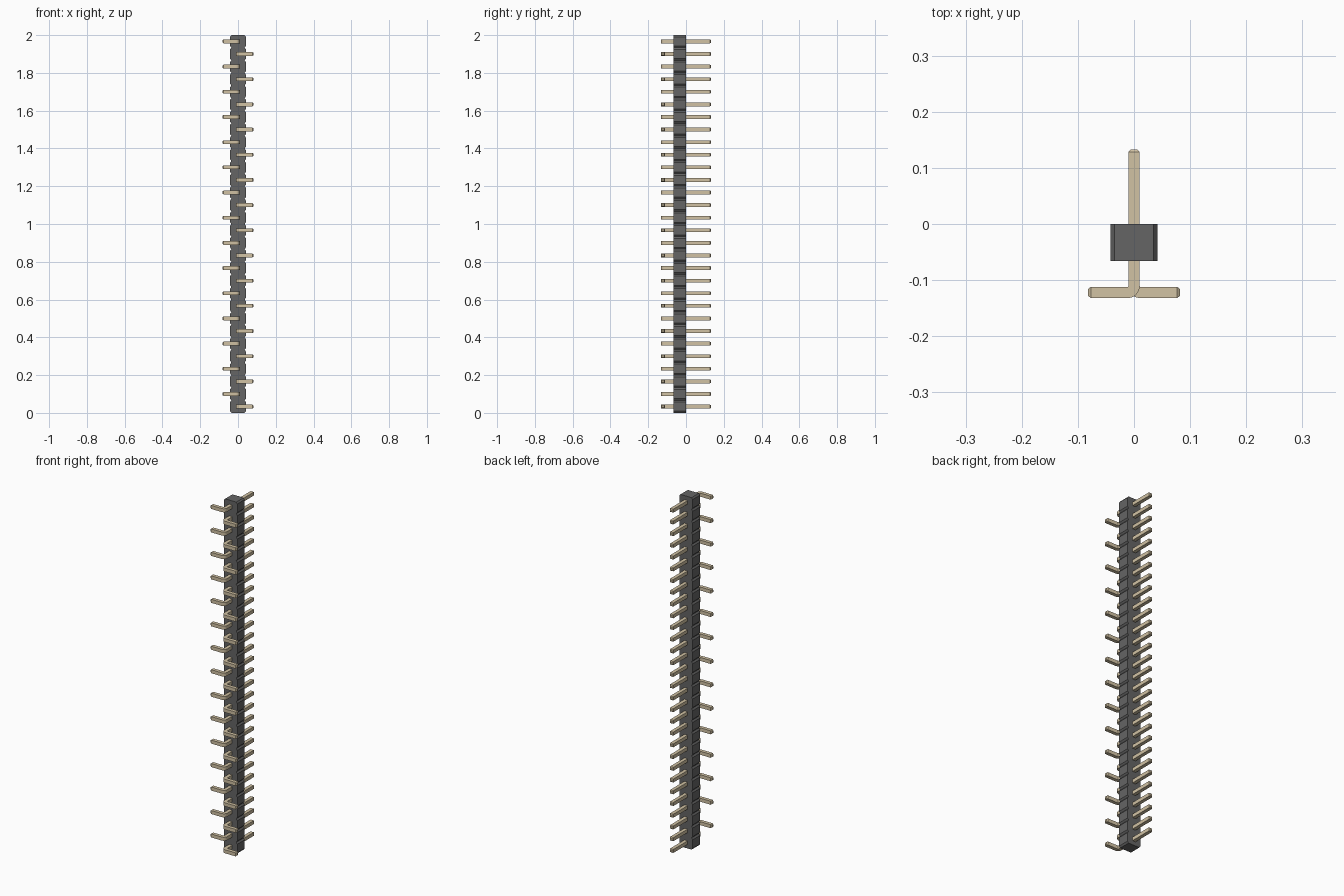
import bpy, bmesh, math
from mathutils import Vector

if "Cube" in bpy.data.objects:
    bpy.data.objects.remove(bpy.data.objects["Cube"])

N = 30
PITCH = 2.0 / N
H = 0.01                      # half thickness of the square pin wire
TIP_Y, TAIL_Y, TAIL_X = 0.133, -0.132, 0.082
TAPER, INSET = 0.005, 0.004   # chamfered pin ends


def material(name, rgb):
    m = bpy.data.materials.new(name)
    m.diffuse_color = (*rgb, 1)
    m.use_nodes = True
    m.node_tree.nodes["Principled BSDF"].inputs["Base Color"].default_value = m.diffuse_color
    return m


def add_object(name, bm, mat):
    bmesh.ops.recalc_face_normals(bm, faces=bm.faces)
    me = bpy.data.meshes.new(name)
    bm.to_mesh(me)
    bm.free()
    me.materials.append(mat)
    ob = bpy.data.objects.new(name, me)
    bpy.context.collection.objects.link(ob)
    return ob


def loft(bm, rings):
    """Skin a list of equal-length vertex rings and cap both ends."""
    rings = [[bm.verts.new(p) for p in r] for r in rings]
    n = len(rings[0])
    for a, b in zip(rings, rings[1:]):
        for k in range(n):
            bm.faces.new((a[k], a[(k + 1) % n], b[(k + 1) % n], b[k]))
    bm.faces.new(rings[0])
    bm.faces.new(rings[-1])


black = material("black_plastic", (0.13, 0.13, 0.13))
gold = material("pale_gold", (0.64, 0.54, 0.37))

# Housing: one outline with a V notch between neighbouring pin cells
W, CX, CZ = 0.042, 0.007, 0.009
right = []
for i in range(N):
    z0, z1 = i * PITCH, (i + 1) * PITCH
    right += [(W - CX, z0), (W, z0 + CZ), (W, z1 - CZ)]
right.append((W - CX, 2.0))
outline = right + [(-x, z) for x, z in reversed(right)]
bm = bmesh.new()
loft(bm, [[(x, y, z) for x, z in outline] for y in (-0.066, 0.0)])
add_object("housing", bm, black)


def section(centre, across, half):
    """Square wire section; across is the in-plane direction."""
    c, a, up = Vector(centre), Vector(across) * half, Vector((0, 0, half))
    return [c - a - up, c + a - up, c + a + up, c - a + up]


def pin_rings(side, z):
    s = side
    rings = [section((0, TIP_Y, z), (s, 0, 0), H - INSET),
             section((0, TIP_Y - TAPER, z), (s, 0, 0), H)]
    # Bend around the inner corner
    r_in = 0.001
    px, py = H + r_in, TAIL_Y + 2 * H + r_in
    for k in range(7):
        t = math.radians(15 * k)
        d = Vector((-s * math.cos(t), -math.sin(t), 0))
        c = Vector((s * px, py, z)) + d * (r_in + H)
        rings.append(section(c, -d, H))
    # Tail end
    rings += [section((s * (TAIL_X - TAPER), TAIL_Y + H, z), (0, 1, 0), H),
              section((s * TAIL_X, TAIL_Y + H, z), (0, 1, 0), H - INSET)]
    return rings


# Pins: tails alternate right and left from the bottom up
for i in range(N):
    side = 1 if i % 2 == 0 else -1
    bm = bmesh.new()
    loft(bm, pin_rings(side, (i + 0.5) * PITCH))
    ob = add_object(f"pin_{i + 1:02d}", bm, gold)
    bpy.context.view_layer.objects.active = ob
    ob.select_set(True)
    bpy.ops.object.shade_smooth_by_angle(angle=math.radians(25))
    ob.select_set(False)
